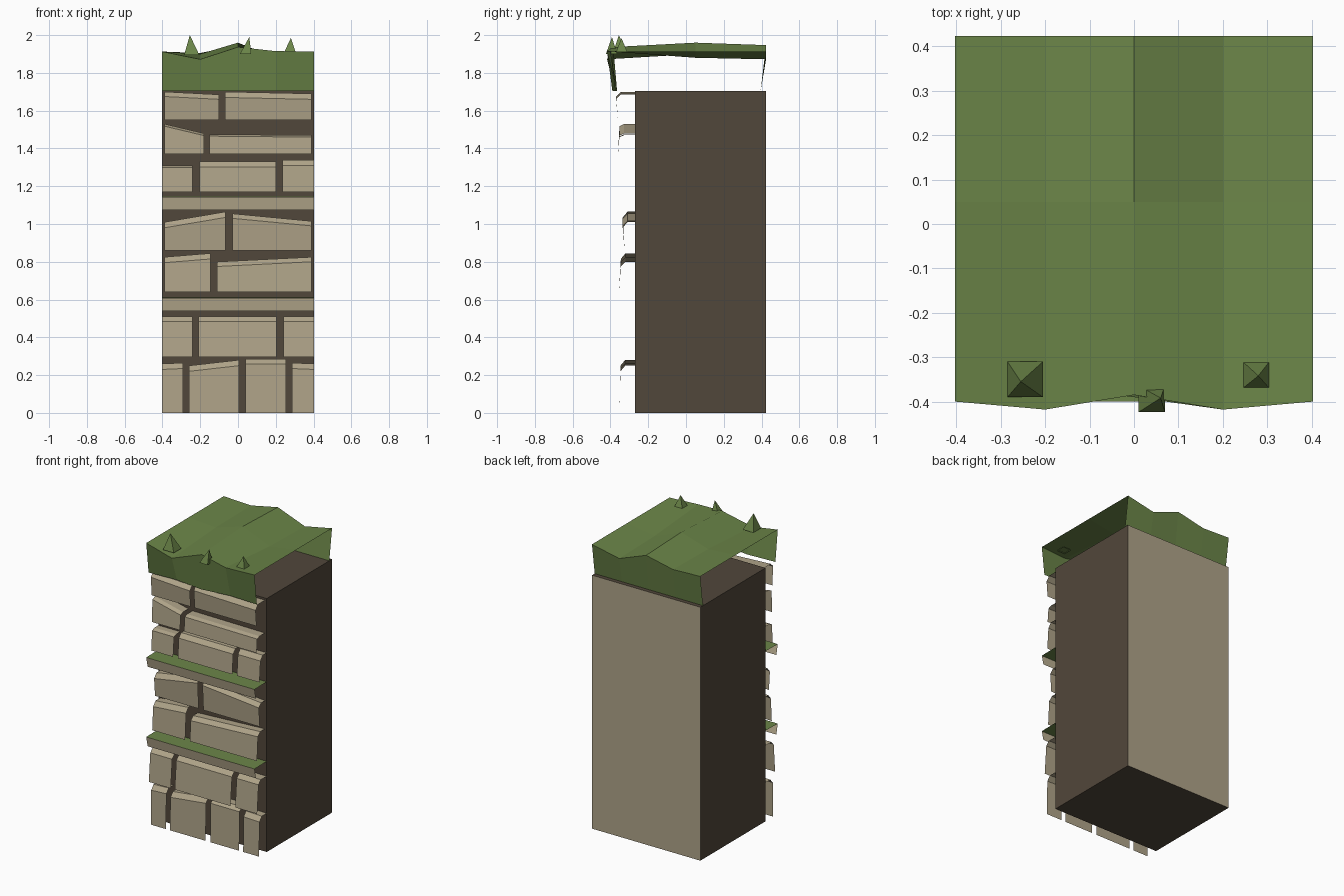
import bpy
import bmesh

cube = bpy.data.objects.get("Cube")
if cube:
    bpy.data.objects.remove(cube, do_unlink=True)


def material(name, rgb):
    m = bpy.data.materials.new(name)
    m.use_nodes = True
    m.diffuse_color = (*rgb, 1)
    m.node_tree.nodes["Principled BSDF"].inputs["Base Color"].default_value = (*rgb, 1)
    return m


grass = material("grass_green", (0.147, 0.235, 0.065))
stone = material("tan_stone", (0.43, 0.37, 0.25))
light_stone = material("light_stone", (0.51, 0.435, 0.29))
earth = material("dark_earth", (0.083, 0.063, 0.043))

W = 0.403          # half width
WALL = -0.27       # front of the core


def finish(name, bm, mats):
    mesh = bpy.data.meshes.new(name)
    bm.to_mesh(mesh)
    bm.free()
    for m in mats:
        mesh.materials.append(m)
    obj = bpy.data.objects.new(name, mesh)
    bpy.context.collection.objects.link(obj)
    return obj


def sheet(name, rows, mats, rule=lambda band: 0):
    """Skin quads between rows of points; rule picks the material of each band."""
    bm = bmesh.new()
    grid = [[bm.verts.new(p) for p in row] for row in rows]
    for band, (low, high) in enumerate(zip(grid, grid[1:])):
        for i in range(len(low) - 1):
            f = bm.faces.new((low[i], low[i + 1], high[i + 1], high[i]))
            f.material_index = rule(band)
    return finish(name, bm, mats)


# Earth core with a stone back
bm = bmesh.new()
bmesh.ops.create_cube(bm, size=1)
for v in bm.verts:
    v.co.x *= 2 * W
    v.co.y = 0.423 if v.co.y > 0 else WALL
    v.co.z = 1.705 if v.co.z > 0 else 0
for f in bm.faces:
    f.material_index = int(f.normal.y > 0.5)
finish("core_block", bm, [earth, stone])

# Stone courses: bottom z, face y at bottom and top, then stones as
# (left x, right x, left top z, right top z, bevel height)
courses = [
    (0, -0.352, -0.347, [(-W, -0.29, 0.26, 0.265, 0.03), (-0.26, 0.005, 0.25, 0.28, 0.03),
                         (0.04, 0.255, 0.285, 0.285, 0.025), (0.285, W, 0.265, 0.26, 0.03)]),
    (0.295, -0.372, -0.357, [(-W, -0.24, 0.51, 0.51, 0.025), (-0.21, 0.205, 0.51, 0.51, 0.025),
                             (0.24, W, 0.51, 0.51, 0.025)]),
    (0.64, -0.355, -0.345, [(-0.39, -0.145, 0.825, 0.845, 0.03), (-0.11, 0.39, 0.80, 0.825, 0.025)]),
    (0.86, -0.325, -0.335, [(-0.39, -0.065, 1.01, 1.065, 0.03), (-0.03, 0.39, 1.055, 1.015, 0.025)]),
    (1.17, -0.347, -0.337, [(-W, -0.24, 1.31, 1.31, 0.01), (-0.205, 0.2, 1.33, 1.33, 0.028),
                            (0.235, W, 1.34, 1.34, 0.03)]),
    (1.37, -0.36, -0.352, [(-0.39, -0.18, 1.53, 1.48, 0.012), (-0.15, 0.39, 1.475, 1.47, 0.01)]),
    (1.55, -0.36, -0.37, [(-0.39, -0.1, 1.70, 1.685, 0.025), (-0.07, 0.39, 1.70, 1.69, 0.03)]),
]
for c, (z0, y_low, y_high, stones) in enumerate(courses):
    for s, (x0, x1, zl, zr, bevel) in enumerate(stones):
        sheet(f"wall_stone_{c + 1}_{s + 1}", [
            [(x0, y_low, z0), (x1, y_low, z0)],
            [(x0, y_high, zl - bevel), (x1, y_high, zr - bevel)],
            [(x0, y_high + 0.025, zl), (x1, y_high + 0.025, zr)],
            [(x0, WALL, zl), (x1, WALL, zr)]], [stone])

# Mossy ledges: stone lip with a grass top
for i, z in enumerate((0.54, 1.075)):
    sheet(f"mossy_ledge_{i + 1}", [
        [(x, y, z + dz) for x in (-W, W)]
        for y, dz in ((-0.385, 0), (-0.40, 0.068), (WALL, 0.07))],
        [light_stone, grass], lambda band: band)

# Grass cap: front skirt, wavy top, back skirt, open at the sides
xs = (-W, -0.2, 0, 0.2, W)
cap_rows = [
    ((-0.375, -0.365, -0.39, -0.365, -0.375), (1.705,) * 5),
    ((-0.40, -0.418, -0.385, -0.418, -0.40), (1.913, 1.872, 1.937, 1.915, 1.913)),
    ((0.05,) * 5, (1.913, 1.9, 1.96, 1.88, 1.913)),
    ((0.424,) * 5, (1.913, 1.905, 1.947, 1.872, 1.913)),
    ((0.395,) * 5, (1.705,) * 5),
]
sheet("grass_cap", [list(zip(xs, ys, zs)) for ys, zs in cap_rows], [grass])

# Grass tufts: square spikes without a base (centre, half size, base z, apex)
tufts = [
    (-0.245, -0.35, 0.04, 1.895, (-0.255, -0.355, 2.0)),
    (0.04, -0.394, 0.03, 1.9, (0.06, -0.392, 1.99)),
    (0.275, -0.34, 0.03, 1.91, (0.28, -0.342, 1.985)),
]
for i, (x, y, r, z, apex) in enumerate(tufts):
    bm = bmesh.new()
    base = [bm.verts.new((x + r * a, y + r * b, z))
            for a, b in ((-1, -1), (1, -1), (1, 1), (-1, 1))]
    tip = bm.verts.new(apex)
    for k in range(4):
        bm.faces.new((base[k], base[(k + 1) % 4], tip))
    finish(f"grass_tuft_{i + 1}", bm, [grass])
